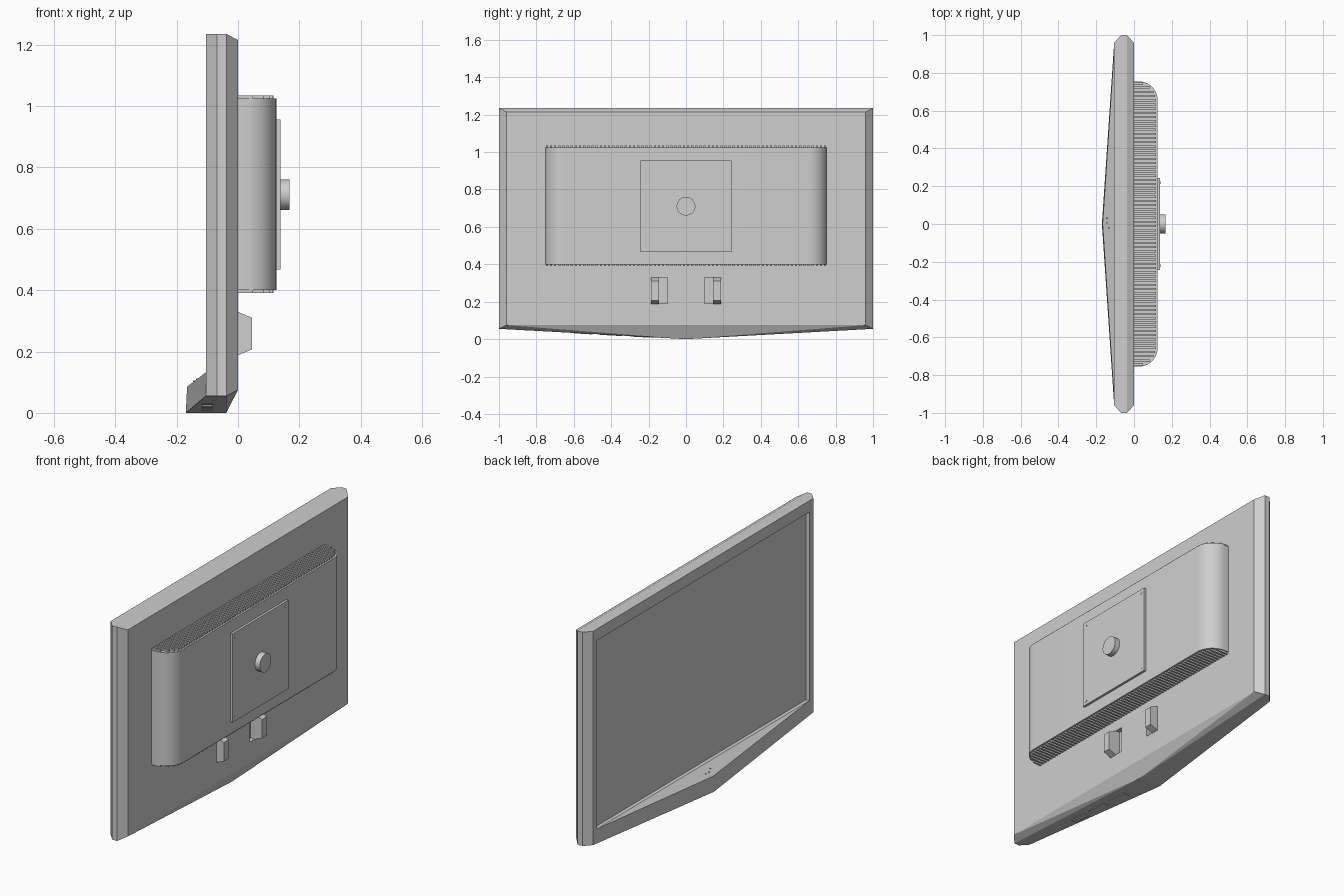
import bpy, bmesh, math
from mathutils import Matrix

if "Cube" in bpy.data.objects:
    bpy.data.objects.remove(bpy.data.objects["Cube"], do_unlink=True)

grey = bpy.data.materials.new("plain grey")
grey.use_nodes = True
grey.diffuse_color = (0.62, 0.62, 0.62, 1)
grey.node_tree.nodes["Principled BSDF"].inputs["Base Color"].default_value = (0.62, 0.62, 0.62, 1)


def finish(name, bm, smooth=False):
    bmesh.ops.recalc_face_normals(bm, faces=bm.faces)
    me = bpy.data.meshes.new(name)
    bm.to_mesh(me)
    bm.free()
    me.materials.append(grey)
    ob = bpy.data.objects.new(name, me)
    bpy.context.collection.objects.link(ob)
    if smooth:
        bpy.ops.object.select_all(action='DESELECT')
        ob.select_set(True)
        bpy.context.view_layer.objects.active = ob
        bpy.ops.object.shade_smooth_by_angle(angle=math.radians(30))
    return ob


def add_box(bm, x, y, z):
    """Box from (min, max) pairs."""
    size = [b - a for a, b in (x, y, z)]
    mid = [(a + b) / 2 for a, b in (x, y, z)]
    bmesh.ops.create_cube(bm, size=1, matrix=Matrix.Translation(mid) @ Matrix.Diagonal((*size, 1)))


def box(name, x, y, z):
    bm = bmesh.new()
    add_box(bm, x, y, z)
    return finish(name, bm)


def add_disc(bm, x, y, z, r, depth, n):
    """Cylinder along x, starting at x."""
    m = Matrix.Translation((x + depth / 2, y, z)) @ Matrix.Rotation(math.pi / 2, 4, 'Y')
    bmesh.ops.create_cone(bm, cap_ends=True, segments=n, radius1=r, radius2=r, depth=depth, matrix=m)


def prism(name, pts, axis, lo, hi, smooth=False):
    """Extrude an (x, other) outline along y or z."""
    bm = bmesh.new()
    place = (lambda p, d: (p[0], p[1], d)) if axis == 'z' else (lambda p, d: (p[0], d, p[1]))
    a = [bm.verts.new(place(p, lo)) for p in pts]
    b = [bm.verts.new(place(p, hi)) for p in pts]
    bm.faces.new(a)
    bm.faces.new(b[::-1])
    for i in range(len(pts)):
        j = (i + 1) % len(pts)
        bm.faces.new((a[i], a[j], b[j], b[i]))
    return finish(name, bm, smooth)


def cut(target, cutter):
    cutter.hide_render = True
    mod = target.modifiers.new("cut", 'BOOLEAN')
    mod.operation = 'DIFFERENCE'
    mod.solver = 'EXACT'
    mod.object = cutter
    bpy.context.view_layer.objects.active = target
    bpy.ops.object.modifier_apply(modifier=mod.name)
    bpy.data.objects.remove(cutter, do_unlink=True)


# Casing: rings of five points from front to back, pointed chin in the middle
bm = bmesh.new()
rings = []
# x, half width, bottom z, top z, chin x, chin z
for x, w, zb, zt, cx, cz in ((-0.105, 0.96, 0.055, 1.235, -0.17, 0.0),
                             (-0.068, 1.0, 0.055, 1.235, -0.068, 0.0),
                             (-0.038, 1.0, 0.055, 1.235, -0.038, 0.0),
                             (0.0, 0.96, 0.075, 1.215, 0.0, 0.075)):
    rings.append([bm.verts.new(p) for p in
                  ((x, -w, zt), (x, -w, zb), (cx, 0, cz), (x, w, zb), (x, w, zt))])
for a, b in zip(rings, rings[1:]):
    for i in range(5):
        j = (i + 1) % 5
        bm.faces.new((a[i], a[j], b[j], b[i]))
bm.faces.new(rings[-1])
tr, br, tip, bl, tl = rings[0]
sr, sl = (bm.verts.new((-0.105, y, 0.132)) for y in (-0.925, 0.925))
nose = bm.verts.new((-0.166, 0, 0.085))
bm.faces.new((tr, br, sr, sl, bl, tl))
bm.faces.new((sr, nose, sl))
for corner, side in ((br, sr), (bl, sl)):
    bm.faces.new((corner, tip, nose))
    bm.faces.new((corner, nose, side))
bmesh.ops.triangulate(bm, faces=[f for f in bm.faces if len(f.verts) == 4])
casing = finish("casing", bm)

# Sunken screen, and a shallow pocket beside each hook
cut(casing, box("screen_cutter", (-0.3, -0.085), (-0.925, 0.925), (0.132, 1.172)))
for s in (-1, 1):
    ys = sorted((s * 0.10, s * 0.1455))
    cut(casing, box("pocket_cutter", (-0.025, 0.05), ys, (0.19, 0.33)))

# Rear hooks
for s, side in ((-1, "right"), (1, "left")):
    ys = sorted((s * 0.145, s * 0.187))
    prism(side + "_hook", ((-0.002, 0.33), (0.045, 0.31), (0.045, 0.207), (-0.002, 0.187)), 'y', *ys)

# Rear housing with rounded ends
R, CX, CY = 0.10, 0.025, 0.655
arc = [(CX + R * math.sin(t), CY + R * math.cos(t))
       for t in (math.radians(90 * i / 16) for i in range(17))]
half = [(0, CY + R)] + arc
prism("rear_housing", half + [(x, -y) for x, y in reversed(half)], 'z', 0.40, 1.025, True)

# Cooling fins above and below the housing
bm = bmesh.new()
count = 68
for i in range(count):
    y = -0.744 + 1.488 * i / (count - 1)
    over = max(0, abs(y) + 0.0055 - CY)
    reach = CX + math.sqrt(max(0, R * R - over * over)) - 0.009
    for z in ((0.39, 0.40), (1.025, 1.034)):
        add_box(bm, (0, reach), (y - 0.0055, y + 0.0055), z)
finish("cooling_fins", bm)

# Mount plate, screws and knob
box("mount_plate", (0.125, 0.138), (-0.243, 0.243), (0.467, 0.956))
bm = bmesh.new()
for y in (-0.22, 0.22):
    for z in (0.49, 0.933):
        add_disc(bm, 0.136, y, z, 0.008, 0.003, 16)
finish("mount_screws", bm, True)
bm = bmesh.new()
add_disc(bm, 0.137, 0, 0.711, 0.05, 0.031, 48)
finish("mount_knob", bm, True)

# Small indicator studs on the chin
bm = bmesh.new()
for x, y in ((-0.143, 0.03), (-0.143, 0.005), (-0.133, -0.02)):
    z = 0.132 + (x + 0.105) * 0.77
    bmesh.ops.create_cone(bm, cap_ends=True, segments=10, radius1=0.004, radius2=0.004,
                          depth=0.004, matrix=Matrix.Translation((x, y, z)))
finish("indicator_studs", bm)

# Port covers under the right half of the chin
bm = bmesh.new()
tilt = math.atan2(0.055, 0.98)
for y, length in ((-0.24, 0.12), (-0.40, 0.12), (-0.55, 0.10)):
    m = (Matrix.Translation((-0.10, y, 0.055 * -y / 0.98)) @ Matrix.Rotation(-tilt, 4, 'X')
         @ Matrix.Diagonal((0.035, length, 0.006, 1)))
    bmesh.ops.create_cube(bm, size=1, matrix=m)
finish("port_covers", bm)
